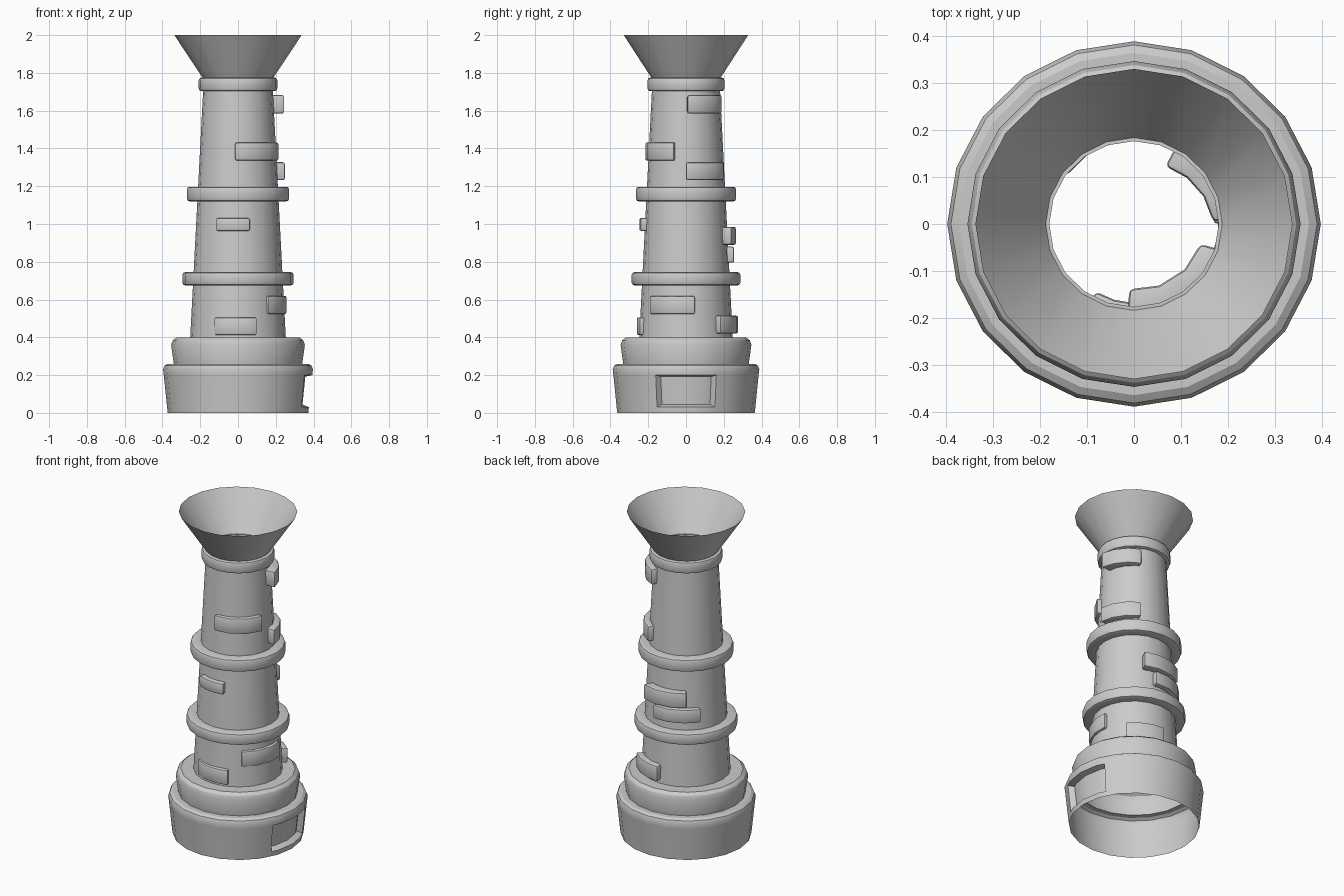
import bpy, bmesh
from math import sin, cos, radians

if "Cube" in bpy.data.objects:
    bpy.data.objects.remove(bpy.data.objects["Cube"])

SIDES = 20
Y_SCALE = 0.978   # the tower is very slightly oval


def finish(bm, name):
    mesh = bpy.data.meshes.new(name)
    bm.to_mesh(mesh)
    bm.free()
    ob = bpy.data.objects.new(name, mesh)
    bpy.context.collection.objects.link(ob)
    bpy.ops.object.select_all(action='DESELECT')
    ob.select_set(True)
    bpy.context.view_layer.objects.active = ob
    bpy.ops.object.shade_smooth_by_angle(angle=radians(30))
    return ob


def lathe(profile, extra_angles=()):
    """Open 20-sided shell; extra angles add columns lying on the flat sides."""
    step = 360 / SIDES
    angles = sorted([i * step for i in range(SIDES)] + list(extra_angles))
    bm = bmesh.new()
    rows = []
    for r, z in profile:
        row = []
        for a in angles:
            k = r * cos(radians(step / 2)) / cos(radians(a % step - step / 2))
            row.append(bm.verts.new((k * cos(radians(a)), k * sin(radians(a)) * Y_SCALE, z)))
        rows.append(row)
    n = len(angles)
    for lo, hi in zip(rows, rows[1:]):
        for j in range(n):
            bm.faces.new((lo[j], lo[(j + 1) % n], hi[(j + 1) % n], hi[j]))
    return bm


def brick(name, a0, a1, z0, z1, r0, r1, depth=0.08, segs=3):
    """Curved, bevelled block wrapping part of the tower."""
    bm = bmesh.new()
    secs = []
    for i in range(segs + 1):
        t = i / segs
        a = radians(a0 + (a1 - a0) * t)
        r = r0 + (r1 - r0) * t
        secs.append([bm.verts.new((q * cos(a), q * sin(a) * Y_SCALE, z))
                     for q, z in ((r - depth, z0), (r, z0), (r, z1), (r - depth, z1))])
    for s, e in zip(secs, secs[1:]):
        for k in range(4):
            bm.faces.new((s[k], s[(k + 1) % 4], e[(k + 1) % 4], e[k]))
    bm.faces.new(secs[0])
    bm.faces.new(secs[-1][::-1])
    bmesh.ops.recalc_face_normals(bm, faces=bm.faces[:])
    sharp = [e for e in bm.edges if e.calc_face_angle(0) > radians(40)]
    bmesh.ops.bevel(bm, geom=sharp, offset=0.01, segments=2, profile=0.5, affect='EDGES')
    finish(bm, name)


# stepped base with a recessed panel on the right side
bm = lathe([(0.372, 0), (0.3755, 0.03), (0.393, 0.2), (0.397, 0.23), (0.389, 0.25),
            (0.372, 0.26), (0.34, 0.26), (0.354, 0.36), (0.345, 0.385), (0.325, 0.4),
            (0.25, 0.4)], extra_angles=(25, 335))
panel = []
for f in bm.faces:
    c = f.calc_center_median()
    if c.x > 0 and abs(c.y) < 0.16 and 0.03 < c.z < 0.2:
        panel.append(f)
bm.normal_update()
bmesh.ops.inset_region(bm, faces=panel, thickness=0.012, depth=-0.035, use_even_offset=True)
finish(bm, "base")

# tapered tube and flared mouth
finish(lathe([(0.253, 0.4), (0.181, 1.775)]), "tower_tube")
finish(lathe([(0.181, 1.765), (0.337, 2.0)]), "flared_mouth")

# collars
for name, r, inner, z0, z1 in (("lower_collar", 0.294, 0.23, 0.675, 0.745),
                               ("middle_collar", 0.271, 0.205, 1.12, 1.197),
                               ("upper_collar", 0.208, 0.18, 1.703, 1.775)):
    b = 0.014
    finish(lathe([(inner, z0), (r - b, z0), (r - b * 0.3, z0 + b * 0.3), (r, z0 + b),
                  (r, z1 - b), (r - b * 0.3, z1 - b * 0.3), (r - b, z1), (inner, z1)]), name)

# protruding bricks: start angle, end angle, bottom, top, start and end radius
bricks = [
    (2, 62, 1.585, 1.682, 0.248, 0.222),
    (0, 60, 1.232, 1.327, 0.250, 0.240),
    (-94, -17, 1.335, 1.432, 0.222, 0.228),
    (-119, -75, 0.963, 1.032, 0.248, 0.254),
    (63, 125, 0.890, 0.985, 0.277, 0.262),
    (79, 144, 0.795, 0.880, 0.266, 0.258),
    (-51, 11, 0.523, 0.620, 0.258, 0.262),
    (-120, -68, 0.412, 0.506, 0.258, 0.272),
    (41, 89, 0.420, 0.515, 0.286, 0.284),
]
for i, args in enumerate(bricks, 1):
    brick(f"brick_{i}", *args)
